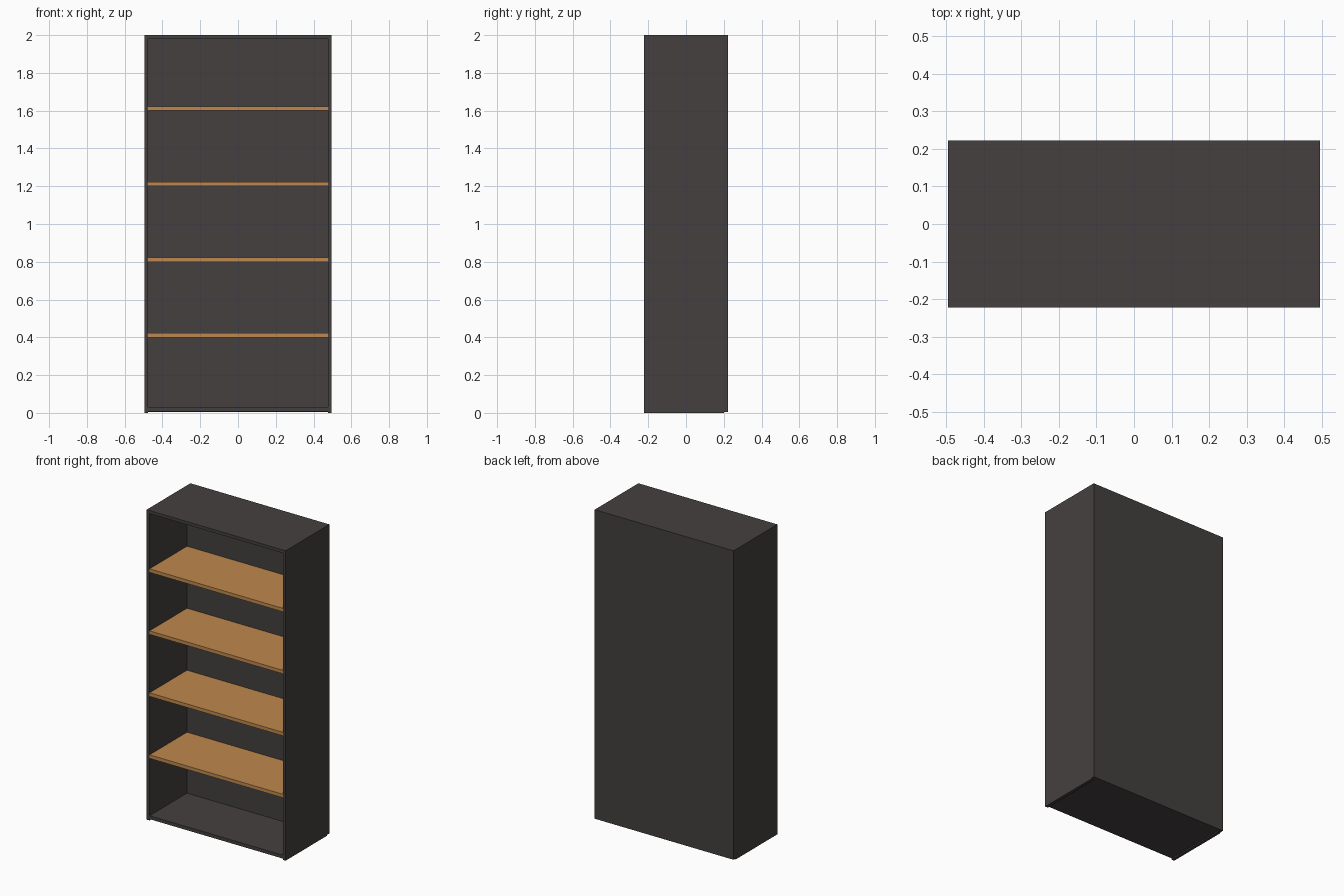
import bpy

if "Cube" in bpy.data.objects:
    bpy.data.objects.remove(bpy.data.objects["Cube"])

def material(name, rgb):
    m = bpy.data.materials.new(name)
    m.diffuse_color = (*rgb, 1.0)
    m.use_nodes = True
    m.node_tree.nodes["Principled BSDF"].inputs["Base Color"].default_value = m.diffuse_color
    return m

dark = material("charcoal", (0.058, 0.051, 0.050))
wood = material("warm_wood", (0.52, 0.25, 0.075))

def box(name, lo, hi, mat):
    """Axis-aligned board from its two opposite corners."""
    bpy.ops.mesh.primitive_cube_add(size=1, location=[(a + b) / 2 for a, b in zip(lo, hi)])
    ob = bpy.context.object
    ob.name = name
    ob.scale = [b - a for a, b in zip(lo, hi)]
    bpy.ops.object.transform_apply(location=False, rotation=False, scale=True)
    ob.data.materials.append(mat)
    return ob

W, D, H, T = 0.496, 0.223, 2.0, 0.02   # half width, half depth, height, board
IN = W - T                             # inner half width
BACK = 0.16                            # inner face of the back
SEAM = 0.20                            # where the sides meet the back plate

# Side panels, standing on the floor
box("left_side", (-W, -D, 0), (-IN, SEAM, H), dark)
box("right_side", (IN, -D, 0), (W, SEAM, H), dark)

# Top and raised bottom boards
box("top_board", (-IN, -D, H - T), (IN, SEAM, H), dark)
box("bottom_board", (-IN, -D + 0.001, 0.008), (IN, BACK, 0.03), dark)

# Back: inner panel between the sides and full-width outer plate
box("back_panel", (-IN, BACK, 0.008), (IN, SEAM, H - T), dark)
box("back_plate", (-W, SEAM, 0.006), (W, D, H), dark)

# Wooden shelves
for i in range(4):
    z = 0.40 * (i + 1)
    box(f"shelf_{i + 1}", (-IN, -D + 0.001, z), (IN, BACK, z + 0.023), wood)
